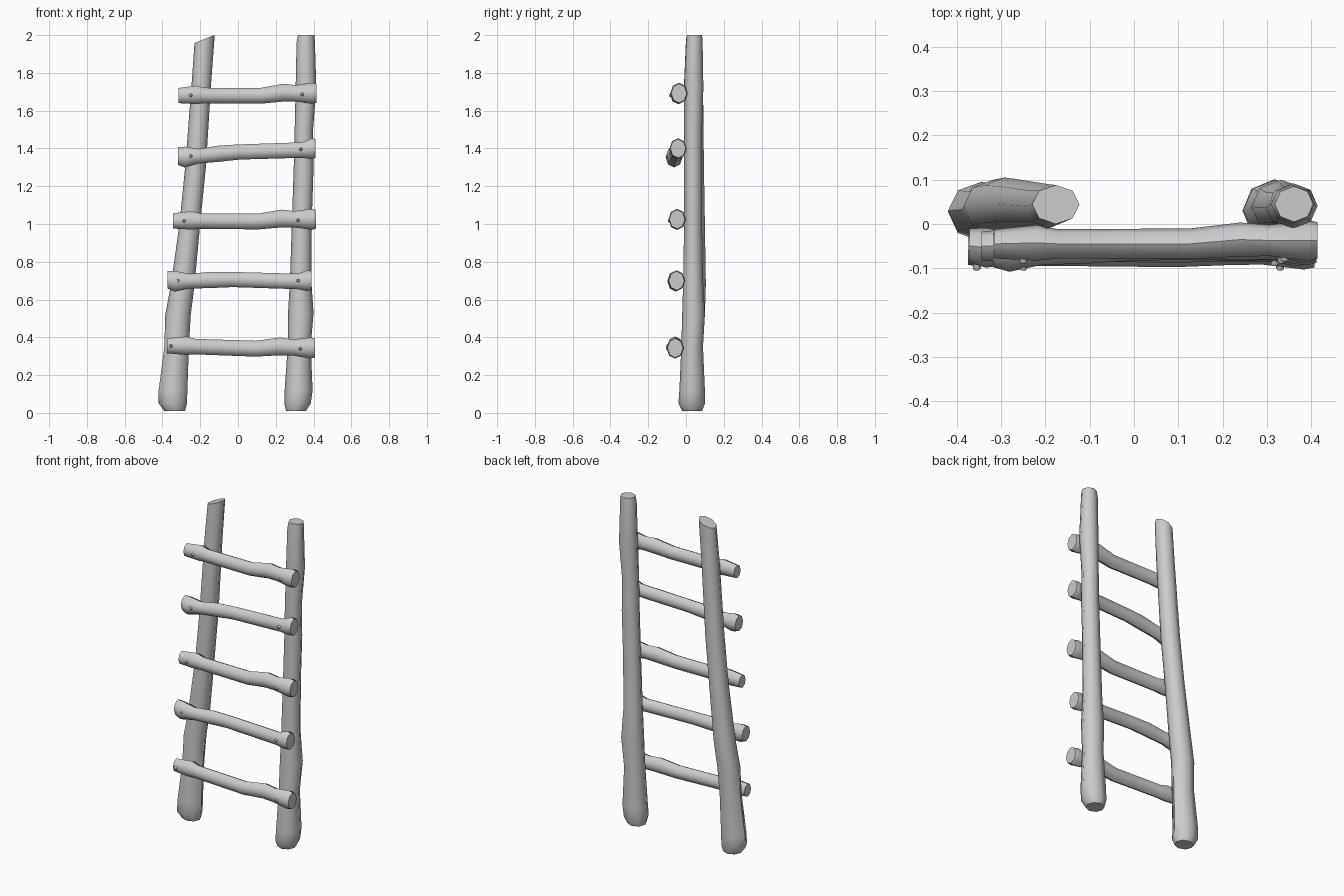
import bpy, bmesh, math
from mathutils import Vector

cube = bpy.data.objects.get("Cube")
if cube:
    bpy.data.objects.remove(cube, do_unlink=True)

grey = bpy.data.materials.new("grey wood")
grey.use_nodes = True
tone = (0.6, 0.6, 0.6, 1)
grey.diffuse_color = tone
grey.node_tree.nodes["Principled BSDF"].inputs["Base Color"].default_value = tone


def loft(name, rings, u, v, sides=8):
    """Skin rings of (centre, u radius, v radius); a pair of flat caps closes it."""
    bm = bmesh.new()
    loops = []
    for centre, ru, rv in rings:
        angles = [math.tau * i / sides for i in range(sides)]
        loops.append([bm.verts.new(Vector(centre) + u * ru * math.cos(a) + v * rv * math.sin(a))
                      for a in angles])
    for a, b in zip(loops, loops[1:]):
        for i in range(sides):
            j = (i + 1) % sides
            bm.faces.new((a[i], a[j], b[j], b[i]))
    bm.faces.new(loops[0][::-1])
    bm.faces.new(loops[-1])
    bmesh.ops.recalc_face_normals(bm, faces=bm.faces)
    mesh = bpy.data.meshes.new(name)
    bm.to_mesh(mesh)
    bm.free()
    mesh.materials.append(grey)
    obj = bpy.data.objects.new(name, mesh)
    bpy.context.collection.objects.link(obj)
    bpy.ops.object.select_all(action='DESELECT')
    obj.select_set(True)
    bpy.context.view_layer.objects.active = obj
    bpy.ops.object.shade_smooth_by_angle(angle=math.radians(50))
    return obj


X, Y, Z = Vector((1, 0, 0)), Vector((0, 1, 0)), Vector((0, 0, 1))


def rail(name, sections):
    # each section: height, x limits, y limits
    return loft(name, [(((a + b) / 2, (c + d) / 2, z), (b - a) / 2, (d - c) / 2)
                       for z, a, b, c, d in sections], X, Y)


# Uprights
right_rail = rail("right_rail", [
    (.01, -.39, -.28, -.02, .08), (.05, -.42, -.27, -.04, .095),
    (.12, -.42, -.268, -.035, .095), (.35, -.39, -.26, -.025, .09),
    (.52, -.385, -.25, -.02, .1), (.68, -.355, -.23, -.015, .105),
    (1, -.31, -.2, -.01, .1), (1.3, -.28, -.17, -.01, .095),
    (1.75, -.245, -.142, -.01, .09), (1.98, -.23, -.123, 0, .088)])
left_rail = rail("left_rail", [
    (.01, .255, .36, -.02, .085), (.05, .245, .385, -.04, .1),
    (.12, .247, .395, -.035, .1), (.35, .263, .385, -.025, .09),
    (.53, .265, .4, -.02, .1), (.7, .275, .388, -.015, .09),
    (1, .285, .39, -.01, .085), (1.3, .295, .4, -.01, .085),
    (1.5, .3, .397, -.01, .085), (1.72, .305, .415, -.01, .092),
    (1.96, .31, .407, 0, .088), (2, .318, .405, .005, .085)])

# Slanted saw cut on the right rail's top
for vert in right_rail.data.vertices:
    if vert.co.z > 1.9:
        vert.co.z += (vert.co.x + .176) * .4

# Rung shapes: position along the rung, rise, radius
knobbly = [(0, 0, .04), (.13, .003, .049), (.19, -.001, .041), (.6, -.005, .042),
           (.76, .01, .047), (.85, .006, .043), (.97, .005, .056), (1, .005, .05)]
bent = [(0, .005, .047), (.05, -.003, .055), (.15, -.003, .039), (.3, .004, .043),
        (.45, .006, .04), (.9, -.004, .041), (.97, 0, .055), (1, 0, .05)]

# Rungs: shape, x ends, z ends, y ends, nail positions
rungs = [(knobbly, -.375, .408, .355, .338, -.06, -.06, -.355, .33),
         (bent, -.372, .39, .70, .70, -.052, -.05, -.318, .318),
         (knobbly, -.345, .412, 1.016, 1.02, -.05, -.05, -.285, .318),
         (bent, -.318, .41, 1.355, 1.4, -.062, -.042, -.25, .333),
         (knobbly, -.315, .415, 1.68, 1.687, -.045, -.04, -.25, .34)]

for n, (shape, x0, x1, z0, z1, y0, y1, *nails) in enumerate(rungs, 1):
    def axis_point(t):
        return Vector((x0 + (x1 - x0) * t, y0 + (y1 - y0) * t, z0 + (z1 - z0) * t))
    loft(f"rung_{n}", [(axis_point(t) + Z * rise + Y * rise * .6, r * .82, r)
                       for t, rise, r in shape], Y, Z)
    # Nail heads
    for side, x in zip(("right", "left"), nails):
        p = axis_point((x - x0) / (x1 - x0))
        loft(f"nail_{n}_{side}", [(p, .009, .009), (p - Y * .04, .009, .009),
                                  (p - Y * .045, .005, .005)], X, Z)
